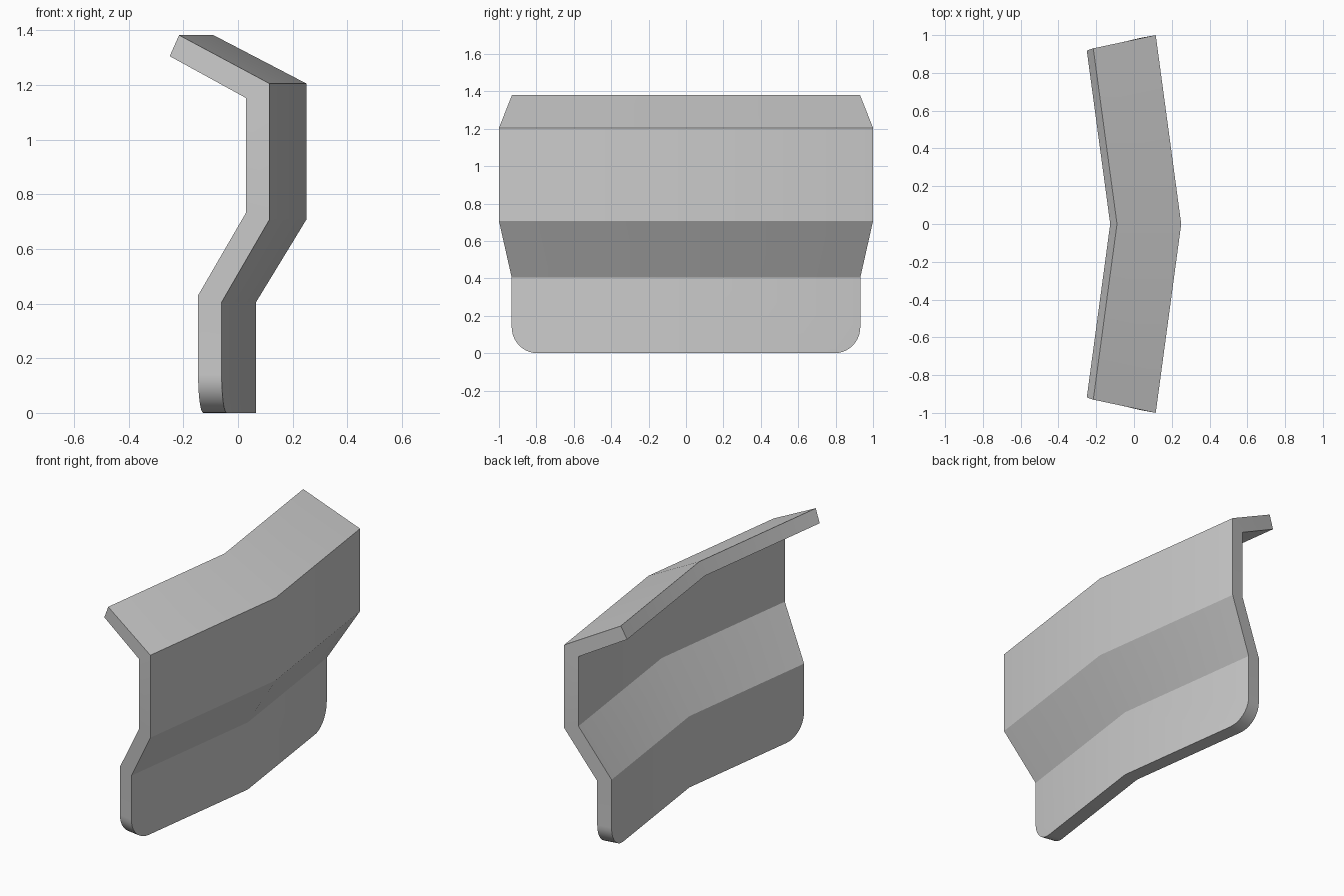
import bpy
import bmesh
from math import radians

if "Cube" in bpy.data.objects:
    bpy.data.objects.remove(bpy.data.objects["Cube"], do_unlink=True)

grey = bpy.data.materials.new("plain grey")
grey.use_nodes = True
colour = (0.6, 0.6, 0.6, 1)
grey.diffuse_color = colour
grey.node_tree.nodes["Principled BSDF"].inputs["Base Color"].default_value = colour

# Profile at the middle: x, z, half width
SWEEP = 0.135
outer = [(0.066, 0, 0.932), (0.066, 0.405, 0.932), (0.25, 0.707, 1),
         (0.25, 1.205, 1), (-0.09, 1.382, 0.93)]
inner = [(-0.022, 0, 0.918), (-0.022, 0.43, 0.918), (0.162, 0.732, 0.984),
         (0.162, 1.152, 0.984), (-0.126, 1.305, 0.918)]
loop = outer + inner[::-1]

# Folded sheet: three profile rings, both ends swept back
bm = bmesh.new()
rings = [[bm.verts.new((x - SWEEP * w * abs(side), w * side, z)) for x, z, w in loop]
         for side in (-1, 0, 1)]
n = len(loop)
for a, b in zip(rings, rings[1:]):
    for i in range(n):
        j = (i + 1) % n
        bm.faces.new((a[i], a[j], b[j], b[i]))

# End caps, one quad per fold
for ring in (rings[0], rings[-1]):
    for i in range(len(outer) - 1):
        bm.faces.new((ring[i], ring[i + 1], ring[n - 2 - i], ring[n - 1 - i]))
bmesh.ops.recalc_face_normals(bm, faces=bm.faces)

# Rounded lower corners
corners = [bm.edges.get((r[0], r[-1])) for r in (rings[0], rings[-1])]
bmesh.ops.bevel(bm, geom=corners, offset=0.14, offset_type='OFFSET',
                segments=10, profile=0.5, affect='EDGES')
bmesh.ops.recalc_face_normals(bm, faces=bm.faces)

mesh = bpy.data.meshes.new("folded_panel")
bm.to_mesh(mesh)
bm.free()
mesh.materials.append(grey)
panel = bpy.data.objects.new("folded_panel", mesh)
bpy.context.collection.objects.link(panel)

bpy.ops.object.select_all(action='DESELECT')
panel.select_set(True)
bpy.context.view_layer.objects.active = panel
bpy.ops.object.shade_smooth_by_angle(angle=radians(25))
